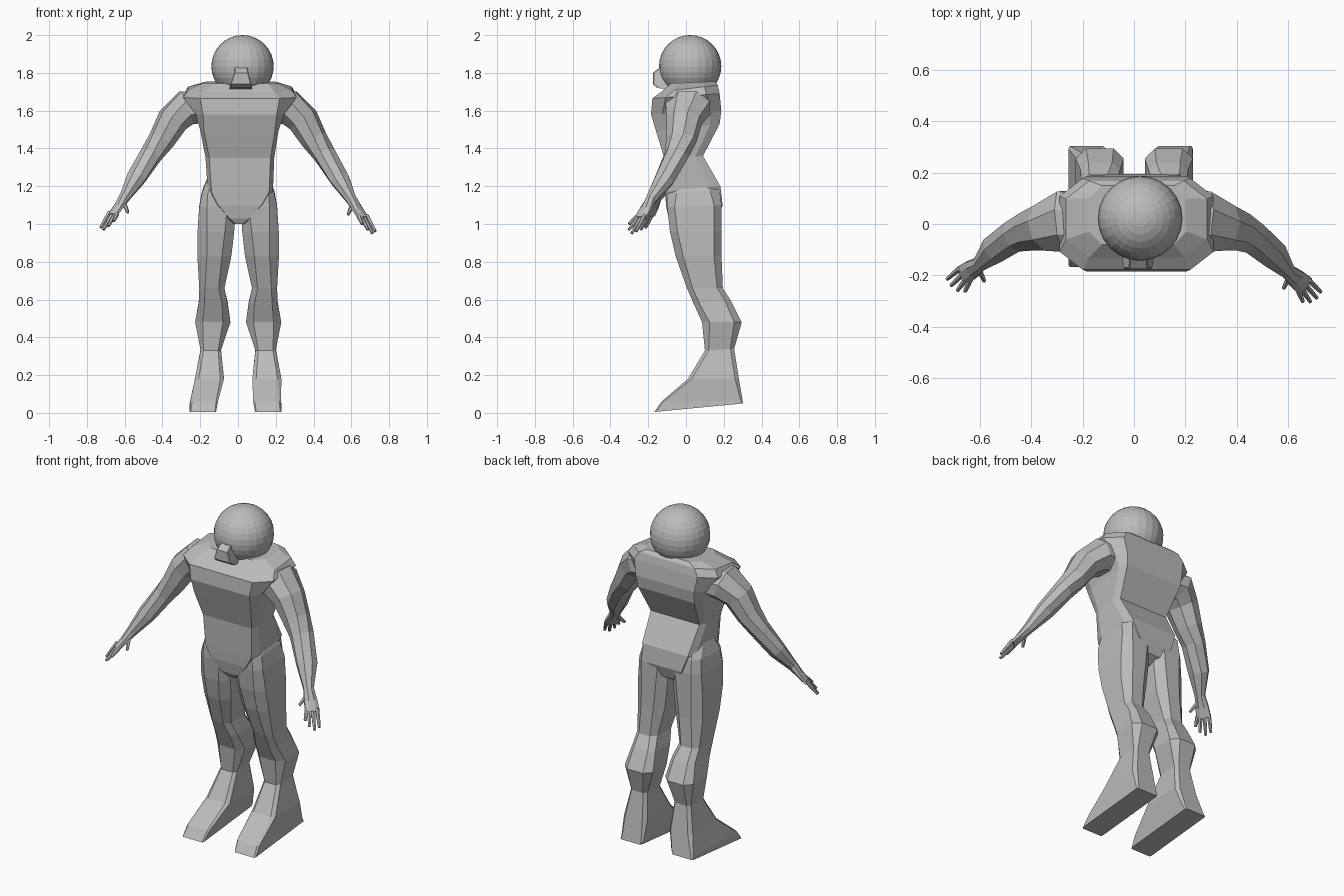
import bpy, bmesh, math
from mathutils import Vector

grey = bpy.data.materials.new("suit grey")
grey.diffuse_color = (0.5, 0.5, 0.5, 1)


def loft(name, rings):
    """Skin a closed mesh over rings that share a point count."""
    bm = bmesh.new()
    vr = [[bm.verts.new(p) for p in r] for r in rings]
    n = len(vr[0])
    for a, b in zip(vr, vr[1:]):
        for i in range(n):
            j = (i + 1) % n
            bm.faces.new((a[i], a[j], b[j], b[i]))
    bm.faces.new(vr[0][::-1])
    bm.faces.new(vr[-1])
    bmesh.ops.recalc_face_normals(bm, faces=bm.faces)
    me = bpy.data.meshes.new(name)
    bm.to_mesh(me)
    bm.free()
    me.materials.append(grey)
    ob = bpy.data.objects.new(name, me)
    bpy.context.collection.objects.link(ob)
    return ob


def slab(x0, x1, yf, yb, zf, zb, cx, cy):
    """Rectangle ring with cut corners; zf, zb are the front and back heights."""
    pts = [(x0 + cx, yf), (x1 - cx, yf), (x1, yf + cy), (x1, yb - cy),
           (x1 - cx, yb), (x0 + cx, yb), (x0, yb - cy), (x0, yf + cy)]
    return [(x, y, zf + (zb - zf) * (y - yf) / (yb - yf)) for x, y in pts]


def tube(name, path, sides=8):
    """Skin along a path of (x, y, z, half width, half thickness)."""
    c = [Vector(p[:3]) for p in path]
    rings = []
    for i, p in enumerate(path):
        t = (c[min(i + 1, len(c) - 1)] - c[max(i - 1, 0)]).normalized()
        u = t.cross(Vector((0, 0, 1))).normalized()
        v = u.cross(t)
        rings.append([c[i] + u * p[3] * math.cos(a) + v * p[4] * math.sin(a)
                      for a in (2 * math.pi * (k + 0.5) / sides for k in range(sides))])
    return loft(name, rings)


# Head and breathing mask
bpy.ops.mesh.primitive_uv_sphere_add(segments=24, ring_count=16, radius=0.165,
                                     location=(0.024, 0.022, 1.835))
head = bpy.context.object
head.name = "head"
head.data.materials.append(grey)
loft("mouthpiece", [slab(-0.045, 0.075, -0.15, 0.0, 1.72, 1.70, 0.004, 0.005),
                    slab(-0.04, 0.07, -0.175, 0.0, 1.74, 1.74, 0.004, 0.005),
                    slab(-0.02, 0.055, -0.175, 0.0, 1.80, 1.80, 0.004, 0.005),
                    slab(-0.015, 0.05, -0.13, 0.0, 1.835, 1.83, 0.004, 0.005)])

# Torso: left, right, front, back, front height, back height, corner cuts
loft("torso", [slab(*r) for r in (
    (-0.16, 0.185, -0.11, 0.182, 1.17, 1.20, 0.02, 0.05),
    (-0.172, 0.192, -0.115, 0.09, 1.35, 1.36, 0.02, 0.04),
    (-0.20, 0.215, -0.158, 0.178, 1.49, 1.53, 0.02, 0.05),
    (-0.225, 0.245, -0.185, 0.187, 1.58, 1.60, 0.04, 0.06),
    (-0.29, 0.31, -0.178, 0.178, 1.665, 1.69, 0.09, 0.07),
    (-0.265, 0.285, -0.13, 0.168, 1.70, 1.735, 0.09, 0.07),
    (-0.175, 0.205, -0.08, 0.15, 1.745, 1.755, 0.05, 0.05))])

# Pelvis, narrowing to the crotch
loft("pelvis", [slab(*r) for r in (
    (-0.025, 0.037, -0.075, 0.12, 1.00, 1.00, 0.01, 0.03),
    (-0.075, 0.09, -0.092, 0.17, 1.03, 1.03, 0.03, 0.04),
    (-0.135, 0.155, -0.106, 0.194, 1.10, 1.10, 0.03, 0.05),
    (-0.16, 0.185, -0.11, 0.182, 1.17, 1.20, 0.02, 0.05))])

# Legs: inner, outer, front, back, front height, back height, corner cuts
LEG = (
    (0.04, 0.15, -0.07, 0.10, 1.27, 1.27, 0.03, 0.05),
    (0.03, 0.188, -0.10, 0.178, 1.16, 1.18, 0.03, 0.05),
    (0.015, 0.203, -0.10, 0.188, 1.09, 1.10, 0.04, 0.04),
    (0.018, 0.212, -0.085, 0.188, 0.96, 0.96, 0.05, 0.04),
    (0.033, 0.213, -0.055, 0.188, 0.83, 0.83, 0.05, 0.04),
    (0.07, 0.203, 0.005, 0.195, 0.66, 0.66, 0.03, 0.03),
    (0.053, 0.206, 0.04, 0.24, 0.58, 0.59, 0.03, 0.03),
    (0.038, 0.225, 0.085, 0.295, 0.48, 0.48, 0.04, 0.04),
    (0.088, 0.196, 0.10, 0.255, 0.33, 0.34, 0.015, 0.02),
    (0.072, 0.226, 0.01, 0.28, 0.18, 0.18, 0.02, 0.02),
    (0.09, 0.237, -0.13, 0.30, 0.06, 0.065, 0.01, 0.01),
    (0.10, 0.24, -0.168, 0.303, 0.005, 0.05, 0.006, 0.01))
for side, s, shift in (("right", 1, 0.004), ("left", -1, -0.002)):
    rings = []
    for r in LEG:
        toe = -0.014 if r[4] < 0.1 else 0
        rings.append([(s * x + shift + toe, y, z) for x, y, z in slab(*r)])
    loft(side + "_leg", rings)

# Arms: centre, half width, half thickness from shoulder to knuckles
ARM = ((0.17, 0.01, 1.61, 0.12, 0.08), (0.275, 0.01, 1.615, 0.128, 0.10),
       (0.345, -0.01, 1.55, 0.098, 0.085), (0.405, -0.025, 1.445, 0.082, 0.07),
       (0.46, -0.05, 1.365, 0.068, 0.058), (0.54, -0.115, 1.235, 0.06, 0.05),
       (0.60, -0.185, 1.13, 0.03, 0.03), (0.635, -0.215, 1.075, 0.04, 0.02),
       (0.665, -0.24, 1.03, 0.043, 0.016))
# Fingers: knuckle and tip
FINGERS = (((0.64, -0.26, 1.04), (0.658, -0.302, 1.00)),
           ((0.652, -0.25, 1.035), (0.687, -0.303, 0.97)),
           ((0.665, -0.235, 1.035), (0.712, -0.288, 0.95)),
           ((0.68, -0.218, 1.045), (0.727, -0.264, 0.96)),
           ((0.605, -0.205, 1.10), (0.583, -0.25, 1.05)))
NAMES = ("index_finger", "middle_finger", "ring_finger", "little_finger", "thumb")


def place(p, s):
    """Mirror to one side; the left hand is held further back and higher."""
    t = min(max(0, (p[0] - 0.42) / 0.3), 1) if s < 0 else 0
    return (s * p[0], p[1] + 0.05 * t, p[2] + 0.02 * t) + tuple(p[3:])


for side, s in (("right", 1), ("left", -1)):
    tube(side + "_arm", [place(p, s) for p in ARM])
    for name, (a, b) in zip(NAMES, FINGERS):
        m = [(p + q) / 2 for p, q in zip(a, b)]
        tube(side + "_" + name, [place((*a, 0.012, 0.013), s),
                                 place((*m, 0.011, 0.011), s),
                                 place((*b, 0.008, 0.008), s)], 6)
